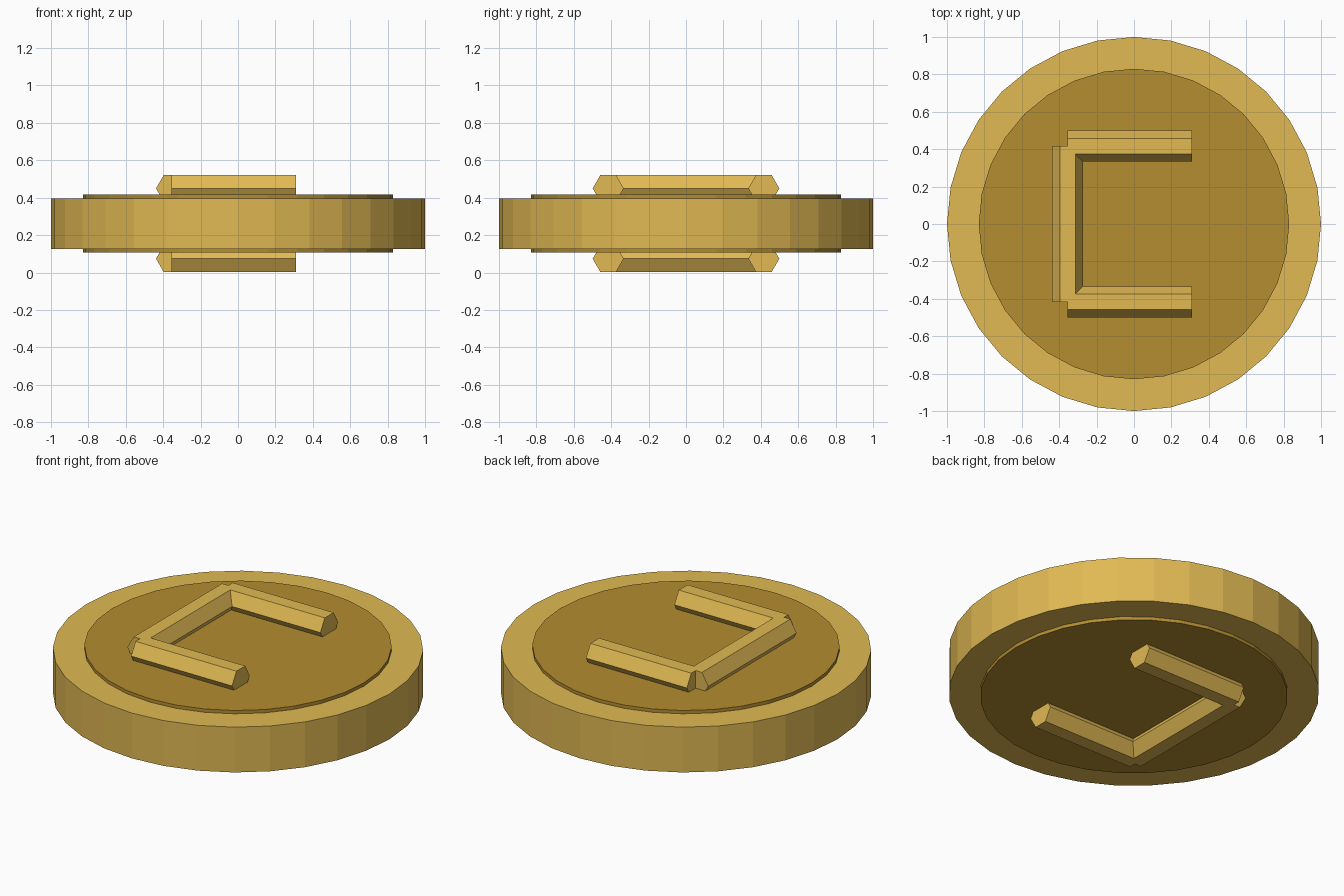
import bpy
import math
from mathutils import Vector

cube = bpy.data.objects.get("Cube")
if cube:
    bpy.data.objects.remove(cube, do_unlink=True)


def make_material(name, colour):
    mat = bpy.data.materials.new(name)
    mat.use_nodes = True
    mat.diffuse_color = (*colour, 1)
    mat.node_tree.nodes["Principled BSDF"].inputs["Base Color"].default_value = (*colour, 1)
    return mat


gold = make_material("light gold", (0.75, 0.485, 0.087))
dark_gold = make_material("dark gold", (0.456, 0.266, 0.03))

MID_Z = 0.262      # mid height of the coin
BAR_RADIUS = 0.083
BAR_Z = 0.188      # bar axis distance from mid height
SPINE_X = -0.355
ARM_END = 0.31
ARM_Y = 0.416


def prism(name, start, end, radius, sides, mat):
    """Flat-shaded prism running between two points."""
    start, end = Vector(start), Vector(end)
    axis = end - start
    bpy.ops.mesh.primitive_cylinder_add(vertices=sides, radius=radius, depth=axis.length)
    obj = bpy.context.object
    obj.name = obj.data.name = name
    obj.data.transform(axis.to_track_quat('Z', 'Y').to_matrix().to_4x4())
    obj.location = (start + end) / 2
    obj.data.materials.append(mat)
    return obj


def bar(name, start, end):
    """Hexagonal bar with a flat facet facing up and ridges at the sides."""
    obj = prism(name, start, end, BAR_RADIUS, 6, gold)
    # Turn the hexagon until its highest vertices form a flat top
    top = max(v.co.z for v in obj.data.vertices)
    if top > BAR_RADIUS * 0.95:
        axis = (Vector(end) - Vector(start)).normalized()
        obj.rotation_mode = 'QUATERNION'
        obj.rotation_quaternion = (math.cos(math.pi / 12),
                                   *(axis * math.sin(math.pi / 12)))
    return obj


# Coin body and the slightly raised inner disc on both faces
for name, radius, half, mat in (("coin_rim", 1.0, 0.135, gold),
                                ("inner_disc", 0.83, 0.155, dark_gold)):
    prism(name, (0, 0, MID_Z - half), (0, 0, MID_Z + half), radius, 32, mat)

# Raised three-bar bracket on each face
for face, side in (("top", 1), ("bottom", -1)):
    z = MID_Z + side * BAR_Z
    bar(face + "_spine_bar", (SPINE_X, -ARM_Y, z), (SPINE_X, ARM_Y, z))
    for label, y in (("front", -ARM_Y), ("back", ARM_Y)):
        bar(f"{face}_{label}_arm_bar", (SPINE_X, y, z), (ARM_END, y, z))
